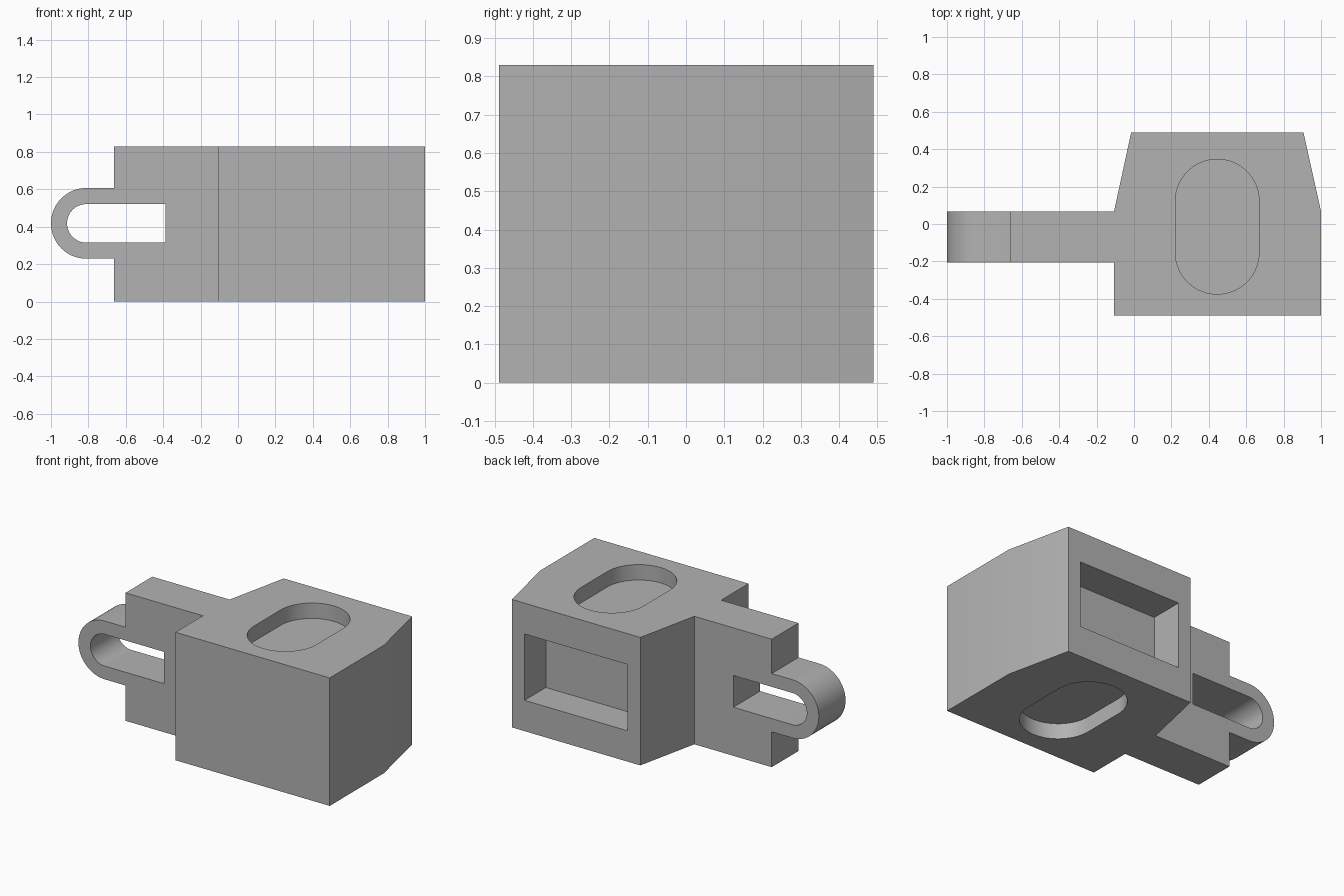
import bpy
import bmesh
import math
from mathutils import Vector

cube = bpy.data.objects.get("Cube")
if cube:
    bpy.data.objects.remove(cube, do_unlink=True)

grey = bpy.data.materials.new("plain grey")
grey.use_nodes = True
color = (0.45, 0.45, 0.45, 1)
grey.diffuse_color = color
grey.node_tree.nodes["Principled BSDF"].inputs["Base Color"].default_value = color


def prism(name, outline, axis, low, high):
    """Extrude a 2D outline along z (outline is x, y) or y (outline is x, z)."""
    bm = bmesh.new()
    verts = [bm.verts.new((a, b, low) if axis == "z" else (a, low, b)) for a, b in outline]
    face = bm.faces.new(verts)
    step = Vector((0, 0, high - low)) if axis == "z" else Vector((0, high - low, 0))
    result = bmesh.ops.extrude_face_region(bm, geom=[face])
    moved = [g for g in result["geom"] if isinstance(g, bmesh.types.BMVert)]
    bmesh.ops.translate(bm, verts=moved, vec=step)
    bmesh.ops.recalc_face_normals(bm, faces=bm.faces)
    mesh = bpy.data.meshes.new(name)
    bm.to_mesh(mesh)
    bm.free()
    mesh.materials.append(grey)
    obj = bpy.data.objects.new(name, mesh)
    bpy.context.collection.objects.link(obj)
    return obj


def arc(cx, cy, radius, start, end, steps=32):
    angles = [math.radians(start + (end - start) * i / steps) for i in range(steps + 1)]
    return [(cx + radius * math.cos(a), cy + radius * math.sin(a)) for a in angles]


def rect(x0, x1, y0, y1):
    return [(x0, y0), (x1, y0), (x1, y1), (x0, y1)]


def activate(obj):
    bpy.ops.object.select_all(action="DESELECT")
    obj.select_set(True)
    bpy.context.view_layer.objects.active = obj


def cut(target, cutter):
    cutter.hide_render = True
    mod = target.modifiers.new("cut", "BOOLEAN")
    mod.operation = "DIFFERENCE"
    mod.solver = "EXACT"
    mod.object = cutter
    activate(target)
    bpy.ops.object.modifier_apply(modifier=mod.name)
    bpy.data.objects.remove(cutter, do_unlink=True)


height = 0.83
mid = 0.418
tab_front, tab_back = -0.207, 0.067
tab_end = -0.662

# Main block with the narrow tab on its right side
plan = [(-0.107, -0.488), (1, -0.488), (1, tab_back), (0.906, 0.49), (-0.015, 0.49),
        (-0.107, tab_back), (tab_end, tab_back), (tab_end, tab_front), (-0.107, tab_front)]
block = prism("block_with_tab", plan, "z", 0, height)

# Rounded recesses in the top and bottom
oval = arc(0.445, 0.122, 0.224, 0, 180) + arc(0.445, -0.151, 0.224, 180, 360)
recess = 0.1
cut(block, prism("top_recess_cutter", oval, "z", height - recess, height + 0.1))
cut(block, prism("bottom_recess_cutter", oval, "z", -0.1, recess))

# Rectangular pocket in the back
cut(block, prism("back_pocket_cutter", rect(0.075, 0.815, 0.2, 0.63), "y", 0.272, 0.6))

# Slot through the tab
outer, inner, centre = 0.189, 0.103, -0.811
cut(block, prism("slot_cutter", rect(-0.8, -0.387, mid - inner, mid + inner), "y", -0.4, 0.3))

# Rounded loop on the end of the tab
loop = ([(tab_end, mid + outer)] + arc(centre, mid, outer, 90, 270) + [(tab_end, mid - outer)]
        + [(tab_end, mid - inner)] + arc(centre, mid, inner, 270, 90) + [(tab_end, mid + inner)])
end_loop = prism("end_loop", loop, "y", tab_front, tab_back)

for part in (block, end_loop):
    activate(part)
    bpy.ops.object.shade_smooth_by_angle(angle=math.radians(30))
